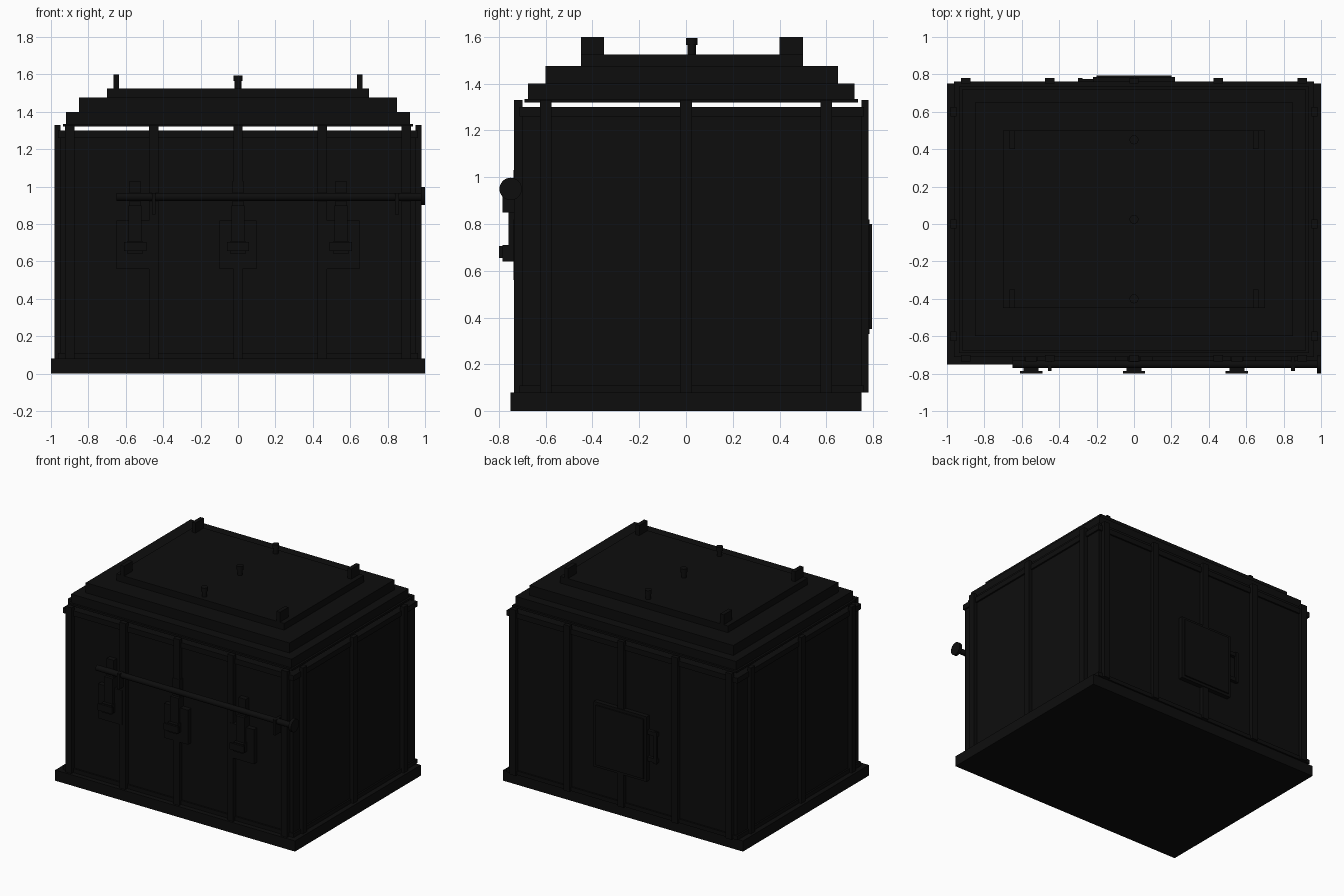
import bpy
from math import radians

cube = bpy.data.objects.get("Cube")
if cube:
    bpy.data.objects.remove(cube, do_unlink=True)

black = bpy.data.materials.new("near_black_metal")
black.use_nodes = True
COLOUR = (0.004, 0.004, 0.004, 1)
black.diffuse_color = COLOUR
black.node_tree.nodes["Principled BSDF"].inputs["Base Color"].default_value = COLOUR


def box(name, x, y, z):
    """Box from (min, max) ranges along each axis."""
    lo, hi = zip(x, y, z)
    bpy.ops.mesh.primitive_cube_add(size=1, location=[(a + b) / 2 for a, b in zip(lo, hi)])
    ob = bpy.context.object
    ob.name = name
    ob.scale = [b - a for a, b in zip(lo, hi)]
    bpy.ops.object.transform_apply(location=False, rotation=False)
    ob.data.materials.append(black)
    return ob


def around(c, width):
    return (c - width / 2, c + width / 2)


def rod(name, loc, radius, depth, rot=(0, 0, 0), sides=24):
    bpy.ops.mesh.primitive_cylinder_add(vertices=sides, radius=radius, depth=depth,
                                        location=loc, rotation=rot)
    ob = bpy.context.object
    ob.name = name
    ob.data.materials.append(black)
    bpy.ops.object.shade_smooth_by_angle(angle=radians(40))
    return ob


# Plinth and walls
FRONT, BACK, SIDE = -0.70, 0.75, 0.95
MID = (FRONT + BACK) / 2
box("base_plinth", (-1, 1), (-0.75, 0.75), (0, 0.08))
box("walls", (-SIDE, SIDE), (FRONT, BACK), (0.08, 1.30))

# Vertical ribs on all four walls
RIB = (0.08, 1.33)
for x in (-0.9, -0.45, 0, 0.45, 0.9):
    box("front_rib", around(x, 0.05), (FRONT - 0.035, FRONT), RIB)
    box("back_rib", around(x, 0.05), (BACK, BACK + 0.03), RIB)
for y in (-0.6, 0, 0.6):
    for s in (-1, 1):
        box("side_rib", sorted((s * SIDE, s * (SIDE + 0.03))), around(y, 0.05), RIB)

# Thin rails along the top and bottom of the walls
for z in ((0.08, 0.11), (1.26, 1.30)):
    box("wall_rail", (-SIDE - 0.012, SIDE + 0.012), (FRONT - 0.012, BACK + 0.012), z)

# Stepped roof, raised slightly above the walls
for name, w, front, back, z in (
        ("roof_slab", 0.935, -0.69, 0.735, (1.32, 1.335)),
        ("roof_lower_tier", 0.92, -0.675, 0.72, (1.335, 1.40)),
        ("roof_middle_tier", 0.85, -0.60, 0.65, (1.40, 1.475)),
        ("roof_top_tier", 0.70, -0.45, 0.50, (1.475, 1.525))):
    box(name, (-w, w), (front, back), z)

# Lifting lugs at the roof corners, headed pegs along the middle
for y in (-0.40, 0.45):
    for x in (-0.65, 0.65):
        box("roof_lug", around(x, 0.03), around(y, 0.10), (1.47, 1.60))
for y in (-0.40, MID, 0.45):
    rod("roof_peg", (0, y, 1.54), 0.018, 0.06, sides=16)
    rod("roof_peg_head", (0, y, 1.58), 0.024, 0.03, sides=16)

# Locking bar across the front with its end disc and brackets
BAR_Y, BAR_Z = -0.75, 0.945
TURN = (0, radians(90), 0)
rod("locking_bar", (0.17, BAR_Y, BAR_Z), 0.021, 1.64, TURN)
rod("bar_end_disc", (0.99, BAR_Y, 0.95), 0.048, 0.022, TURN)
for x in (-0.45, 0.85):
    box("bar_bracket", around(x, 0.02), (-0.785, FRONT), (0.85, 0.965))

# Three front latches
for x in (-0.55, 0, 0.55):
    box("latch_plate", around(x, 0.20), (-0.738, FRONT), (0.56, 0.82))
    box("latch_strap", around(x, 0.07), (-0.76, FRONT), (0.66, 0.90))
    box("latch_hanger", around(x, 0.06), (-0.738, FRONT), (0.82, 1.03))
    box("latch_neck", around(x, 0.08), (-0.785, FRONT), (0.64, 0.71))
    box("latch_grip", around(x, 0.12), (-0.80, -0.785), (0.655, 0.705))

# Back hatch with a pull handle
box("hatch_frame", (-0.22, 0.22), (BACK, BACK + 0.035), (0.33, 0.82))
box("hatch_panel", (-0.20, 0.20), (BACK, BACK + 0.045), (0.35, 0.80))
box("hatch_handle", (-0.30, -0.275), (BACK + 0.015, BACK + 0.03), (0.48, 0.72))
for z in (0.50, 0.70):
    box("hatch_handle_mount", (-0.30, -0.22), (BACK, BACK + 0.025), around(z, 0.03))
